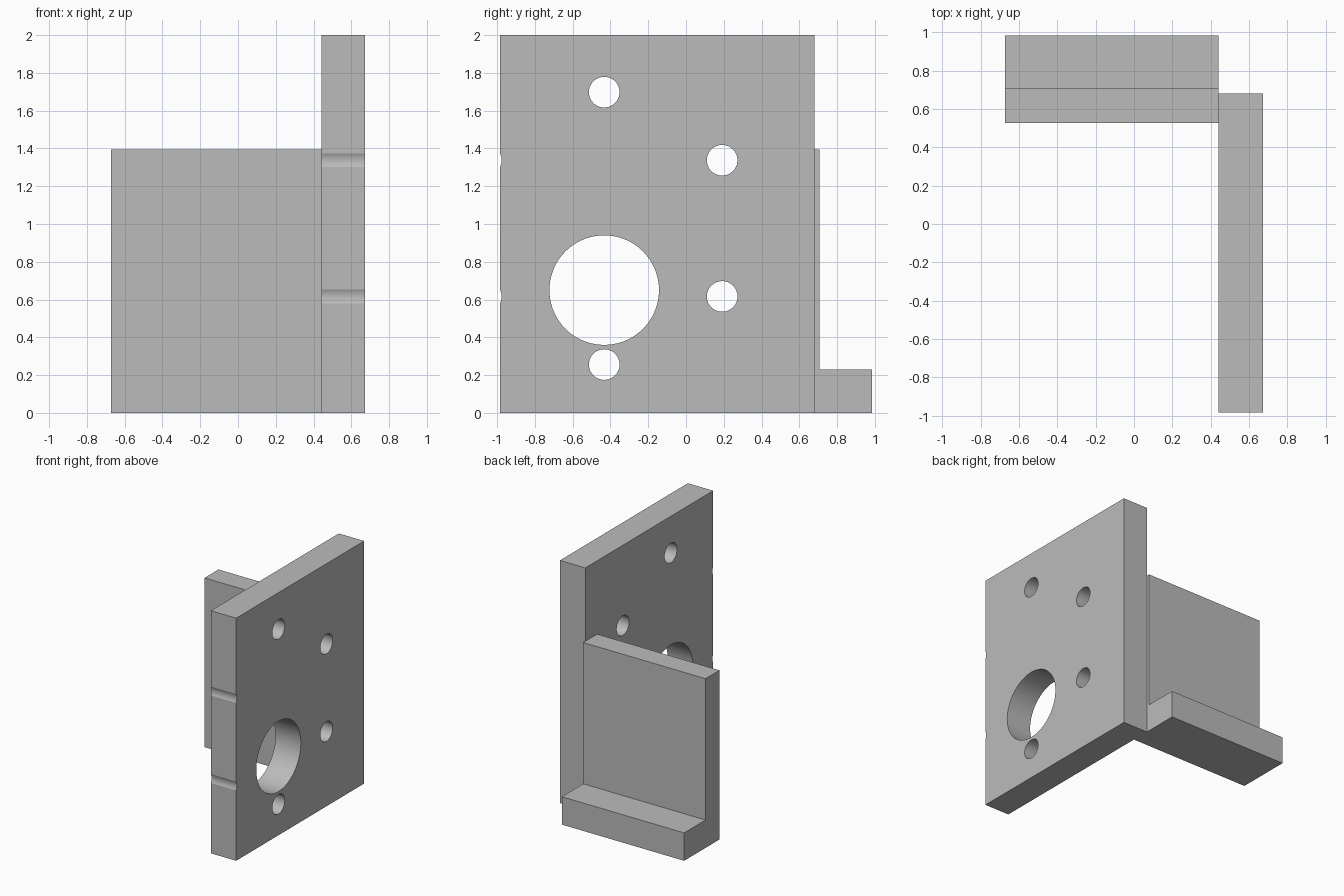
import bpy
from math import cos, sin, radians

default = bpy.data.objects.get("Cube")
if default:
    bpy.data.objects.remove(default, do_unlink=True)

metal = bpy.data.materials.new("plain_grey")
metal.use_nodes = True
GREY = (0.5, 0.5, 0.5, 1)
metal.diffuse_color = GREY
metal.node_tree.nodes["Principled BSDF"].inputs["Base Color"].default_value = GREY

BACK = 0.985
INNER, OUTER = 0.442, 0.673     # side plate faces along x


def extrude_x(name, profile, x0, x1):
    """Solid made by sweeping a closed (y, z) outline along x."""
    n = len(profile)
    verts = [(x, y, z) for x in (x0, x1) for y, z in profile]
    faces = [tuple(reversed(range(n))), tuple(range(n, 2 * n))]
    faces += [(i, (i + 1) % n, n + (i + 1) % n, n + i) for i in range(n)]
    mesh = bpy.data.meshes.new(name)
    mesh.from_pydata(verts, [], faces)
    mesh.materials.append(metal)
    obj = bpy.data.objects.new(name, mesh)
    bpy.context.collection.objects.link(obj)
    return obj


def activate(obj):
    bpy.ops.object.select_all(action="DESELECT")
    obj.select_set(True)
    bpy.context.view_layer.objects.active = obj


def drill(obj, y, z, radius):
    """Cut a round hole through the plate along x."""
    ring = [(y + radius * cos(radians(a)), z + radius * sin(radians(a)))
            for a in range(0, 360, 5)]
    cutter = extrude_x("hole_cutter", ring, INNER - 0.1, OUTER + 0.1)
    cutter.hide_render = True
    activate(obj)
    mod = obj.modifiers.new("hole", "BOOLEAN")
    mod.operation, mod.solver, mod.object = "DIFFERENCE", "EXACT", cutter
    bpy.ops.object.modifier_apply(modifier=mod.name)
    bpy.data.objects.remove(cutter, do_unlink=True)


# Upright side plate
plate = extrude_x("side_plate", [(-BACK, 0), (0.681, 0), (0.681, 2), (-BACK, 2)],
                  INNER, OUTER)

# Main bore, and six bolt holes on a circle; two only nick the front edge
HOLE_Y = -0.433
drill(plate, HOLE_Y, 0.65, 0.29)
for k in range(6):
    angle = radians(30 + 60 * k)
    drill(plate, HOLE_Y + 0.721 * cos(angle), 0.977 + 0.721 * sin(angle), 0.081)
activate(plate)
bpy.ops.object.shade_smooth_by_angle(angle=radians(25))

# L-shaped angle bracket with its foot towards the back
extrude_x("angle_bracket", [(0.526, 0), (BACK, 0), (BACK, 0.23), (0.707, 0.23),
                            (0.707, 1.395), (0.526, 1.395)], -OUTER, INNER)
